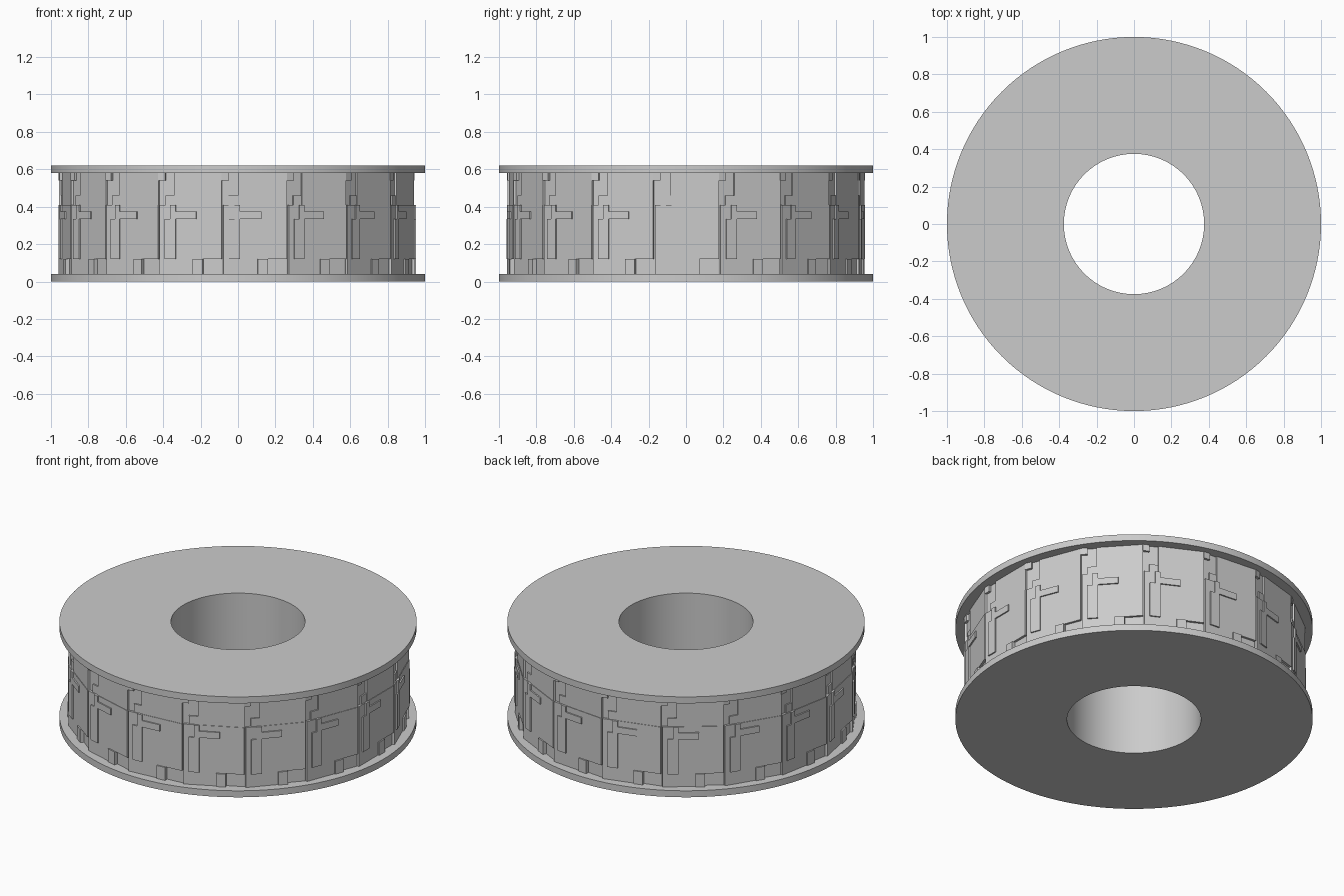
import bpy, bmesh, math
from mathutils import Matrix

cube = bpy.data.objects.get("Cube")
if cube:
    bpy.data.objects.remove(cube, do_unlink=True)

grey = bpy.data.materials.new("plain grey")
grey.use_nodes = True
colour = (0.6, 0.6, 0.6, 1)
grey.diffuse_color = colour
grey.node_tree.nodes["Principled BSDF"].inputs["Base Color"].default_value = colour

PANELS = 17
STEP = math.tau / PANELS
BASE = 0.93                              # distance from axis to the recessed wall
WIDTH = 2 * 0.945 * math.tan(STEP / 2)   # width of one panel


def finish(bm, name):
    bmesh.ops.recalc_face_normals(bm, faces=bm.faces[:])
    mesh = bpy.data.meshes.new(name)
    bm.to_mesh(mesh)
    bm.free()
    mesh.materials.append(grey)
    obj = bpy.data.objects.new(name, mesh)
    bpy.context.collection.objects.link(obj)
    return obj


def lathe(name, profile, sides, turn=0.0):
    """Spin a closed (radius, height) outline around the axis."""
    bm = bmesh.new()
    rings = []
    for i in range(sides):
        a = turn + math.tau * i / sides
        rings.append([bm.verts.new((r * math.cos(a), r * math.sin(a), z)) for r, z in profile])
    n = len(profile)
    for i in range(sides):
        p, q = rings[i], rings[(i + 1) % sides]
        for j in range(n):
            k = (j + 1) % n
            bm.faces.new((p[j], q[j], q[k], p[k]))
    return finish(bm, name)


def plates(name, boxes):
    """Repeat boxes (start, end, bottom, top, outer distance) on every panel."""
    bm = bmesh.new()
    for i in range(PANELS):
        turn = Matrix.Rotation(i * STEP, 4, "Z")
        for s0, s1, z0, z1, out in boxes:
            inner = BASE - 0.02
            size = Matrix.Diagonal((out - inner, s1 - s0, z1 - z0, 1))
            place = Matrix.Translation(((out + inner) / 2, (s0 + s1 - WIDTH) / 2, (z0 + z1) / 2))
            bmesh.ops.create_cube(bm, size=1, matrix=turn @ place @ size)
    return finish(bm, name)


# Spool body: two round flanges, and a bored core between them
spool = lathe("spool_flanges_and_bore",
              [(0.375, 0), (1, 0), (1, 0.04), (0.9, 0.04), (0.9, 0.58),
               (1, 0.58), (1, 0.62), (0.375, 0.62)], 128)
bpy.context.view_layer.objects.active = spool
spool.select_set(True)
bpy.ops.object.shade_smooth_by_angle(angle=math.radians(30))

# Recessed faceted wall behind the plates
corner = BASE / math.cos(STEP / 2)
lathe("faceted_wall", [(0.88, 0.03), (corner, 0.03), (corner, 0.59), (0.88, 0.59)],
      PANELS, STEP / 2)

# Main plates with a notch at the lower right
plates("lower_plate", [(0.01, 0.25, 0.04, 0.41, 0.944),
                       (0.25, WIDTH, 0.12, 0.41, 0.944)])
plates("upper_plate", [(0.09, WIDTH, 0.41, 0.58, 0.941),
                       (0.04, 0.09, 0.41, 0.46, 0.938)])

# Raised details
plates("top_block", [(0.0, 0.04, 0.54, 0.58, 0.944)])
plates("angled_rib", [(0.04, 0.10, 0.12, 0.335, 0.952),
                      (0.07, 0.215, 0.335, 0.375, 0.952),
                      (0.07, 0.10, 0.375, 0.41, 0.952)])
plates("foot_block", [(0.195, 0.25, 0.04, 0.12, 0.952)])
